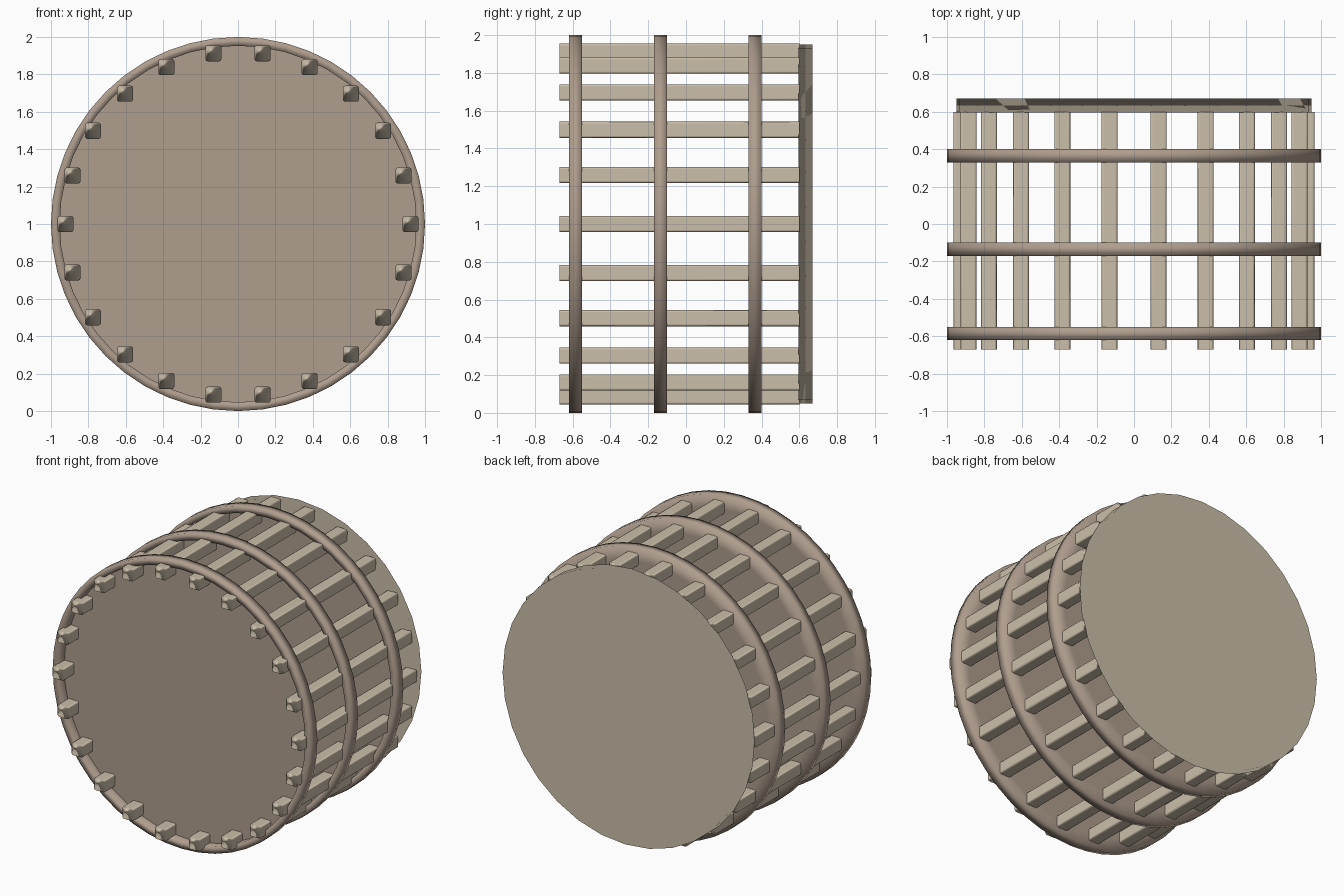
import bpy, bmesh
from math import pi, cos, sin

if "Cube" in bpy.data.objects:
    bpy.data.objects.remove(bpy.data.objects["Cube"])


def material(name, rgb):
    m = bpy.data.materials.new(name)
    m.diffuse_color = (*rgb, 1)
    m.use_nodes = True
    m.node_tree.nodes["Principled BSDF"].inputs["Base Color"].default_value = m.diffuse_color
    return m


pale_wood = material("pale_wood", (0.60, 0.52, 0.40))
brown_wood = material("brown_wood", (0.43, 0.34, 0.27))


def finish(name, mat, bm, location, weighted=True):
    bmesh.ops.recalc_face_normals(bm, faces=bm.faces)
    for f in bm.faces:
        f.smooth = weighted or len(f.verts) == 4
    me = bpy.data.meshes.new(name)
    bm.to_mesh(me)
    bm.free()
    me.materials.append(mat)
    ob = bpy.data.objects.new(name, me)
    ob.location = location
    bpy.context.collection.objects.link(ob)
    if weighted:
        ob.modifiers.new("soft_shading", 'WEIGHTED_NORMAL').weight = 100


def lathe(profile, segments):
    """Spin (radius, y) points around the y axis; the ends become flat caps."""
    bm = bmesh.new()
    rings = [[bm.verts.new((r * cos(2 * pi * i / segments), y,
                            r * sin(2 * pi * i / segments)))
              for i in range(segments)] for r, y in profile]
    for a, b in zip(rings, rings[1:]):
        for i in range(segments):
            j = (i + 1) % segments
            bm.faces.new((a[i], a[j], b[j], b[i]))
    bm.faces.new(rings[0])
    bm.faces.new(rings[-1])
    return bm


# Three shallow hoops: open towards the front, closed flat at the rear
hoop_profile = [(0.953, 0.025), (0.953, -0.035), (1.0, -0.035),
                (1.0, 0.035), (0.91, 0.035)]
for name, y in (("front", -0.585), ("middle", -0.135), ("rear", 0.365)):
    finish(name + "_hoop", brown_wood, lathe(hoop_profile, 48), (0, y, 1),
           weighted=False)

# Slats spaced evenly around the drum, all kept square to the axes
COUNT = 22
for i in range(COUNT):
    a = 2 * pi * i / COUNT
    bm = bmesh.new()
    bmesh.ops.create_cube(bm, size=1)
    bmesh.ops.scale(bm, vec=(0.086, 1.27, 0.086), verts=bm.verts)
    long_edges = [e for e in bm.edges if e.calc_length() > 1]
    bmesh.ops.bevel(bm, geom=long_edges, offset=0.012, segments=2,
                    profile=0.5, affect='EDGES')
    finish(f"slat_{i + 1:02d}", pale_wood, bm,
           (0.922 * cos(a), -0.035, 1 + 0.922 * sin(a)))

# Solid back disc
finish("back_disc", pale_wood,
       lathe([(0.95, -0.0375), (0.95, 0.0375)], 32), (0, 0.6335, 1))
